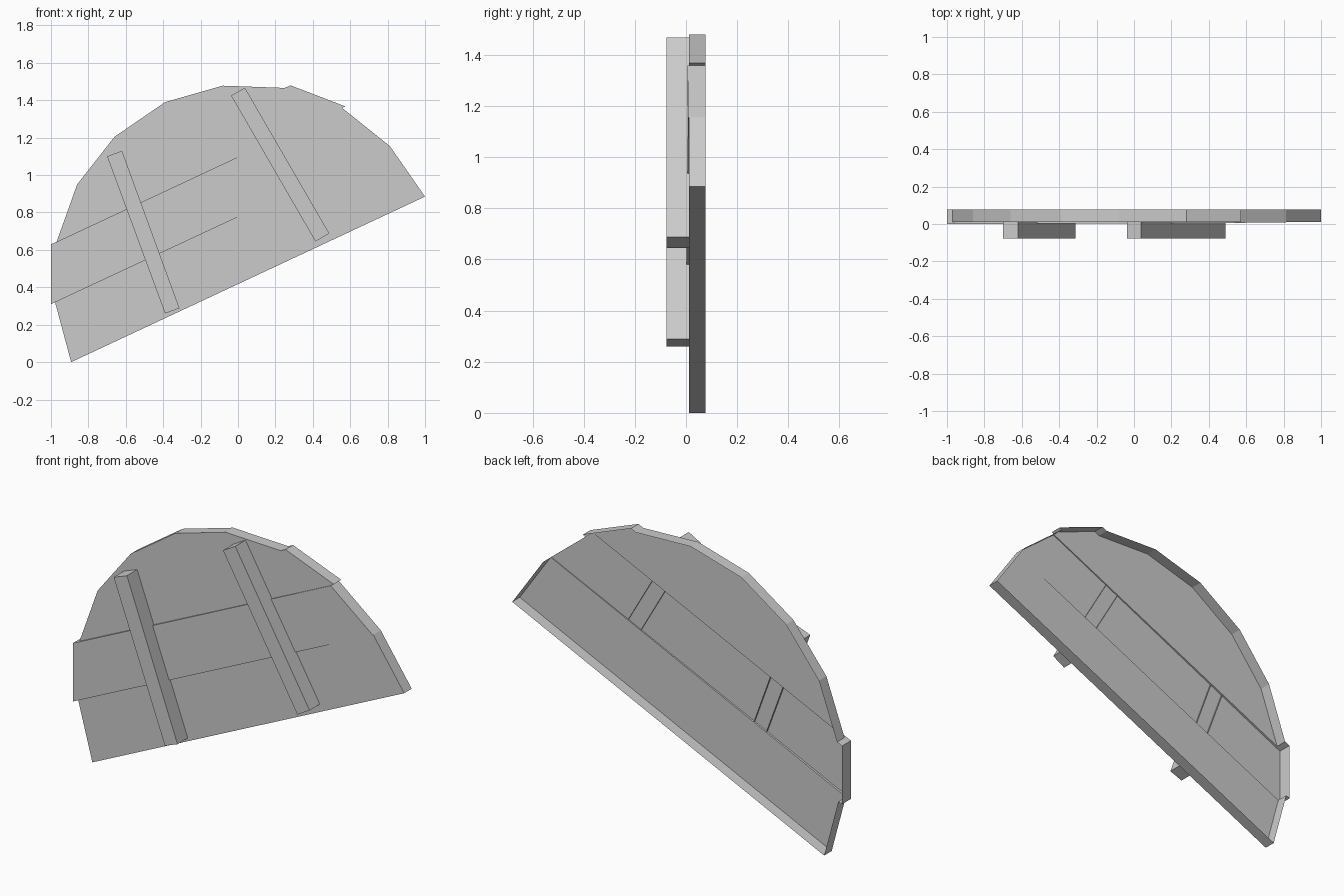
import bpy, bmesh

if "Cube" in bpy.data.objects:
    bpy.data.objects.remove(bpy.data.objects["Cube"])

FRONT, BACK = 0.012, 0.077


def shell(name, outline, front, back, tilt=0.0, walls=None, sheet=True):
    """Front sheet on an x/z outline, with walls on chosen edges; back left open."""
    bm = bmesh.new()
    n = len(outline)
    f = [bm.verts.new((x, front + tilt * x, z)) for x, z in outline]
    # Outlines run counter-clockwise seen from the front, so sheets face -y
    if sheet:
        bm.faces.new(f)
    edges = range(n) if walls is None else walls
    b = {k: bm.verts.new((outline[k][0], back, outline[k][1]))
         for k in {j % n for i in edges for j in (i, i + 1)}}
    for i in edges:
        j = (i + 1) % n
        bm.faces.new((f[i], b[i], b[j], f[j]))
    mesh = bpy.data.meshes.new(name)
    bm.to_mesh(mesh)
    bm.free()
    obj = bpy.data.objects.new(name, mesh)
    bpy.context.collection.objects.link(obj)
    return obj


# Planks of the half-round panel: walls only on the outer rim
shell("edge_plank", [(-0.892, 0), (1, 0.885), (0.812, 1.155), (-0.978, 0.32)],
      FRONT, BACK, walls=(0, 1, 3))
shell("shifted_plank", [(-0.97, 0.643), (0.558, 1.358), (0.572, 1.368),
                        (0.28, 1.48), (0.25, 1.466), (-0.86, 0.95)],
      FRONT, BACK, walls=(1, 2, 3, 5))
shell("rim_plank", [(-0.86, 0.95), (0.25, 1.466), (-0.083, 1.478),
                    (-0.39, 1.39), (-0.66, 1.205)], FRONT, BACK, walls=(1, 2, 3, 4))

# Loose plank standing slightly proud, most at its left end
loose = [(-1, 0.31), (-0.978, 0.32), (0.812, 1.155), (0.558, 1.358),
         (-0.97, 0.643), (-1, 0.63)]
shell("loose_plank", loose, 0.004, BACK, tilt=0.0045, walls=(0, 2, 4, 5))
# Shallow steps along its long edges
shell("loose_plank_steps", loose, 0.004, FRONT, tilt=0.0045, walls=(1, 3), sheet=False)

# Cross battens
shell("left_batten", [(-0.70, 1.10), (-0.39, 0.26), (-0.313, 0.288), (-0.62, 1.13)],
      -0.077, FRONT)
shell("right_batten", [(-0.037, 1.425), (0.414, 0.645), (0.488, 0.688), (0.037, 1.467)],
      -0.077, FRONT)
